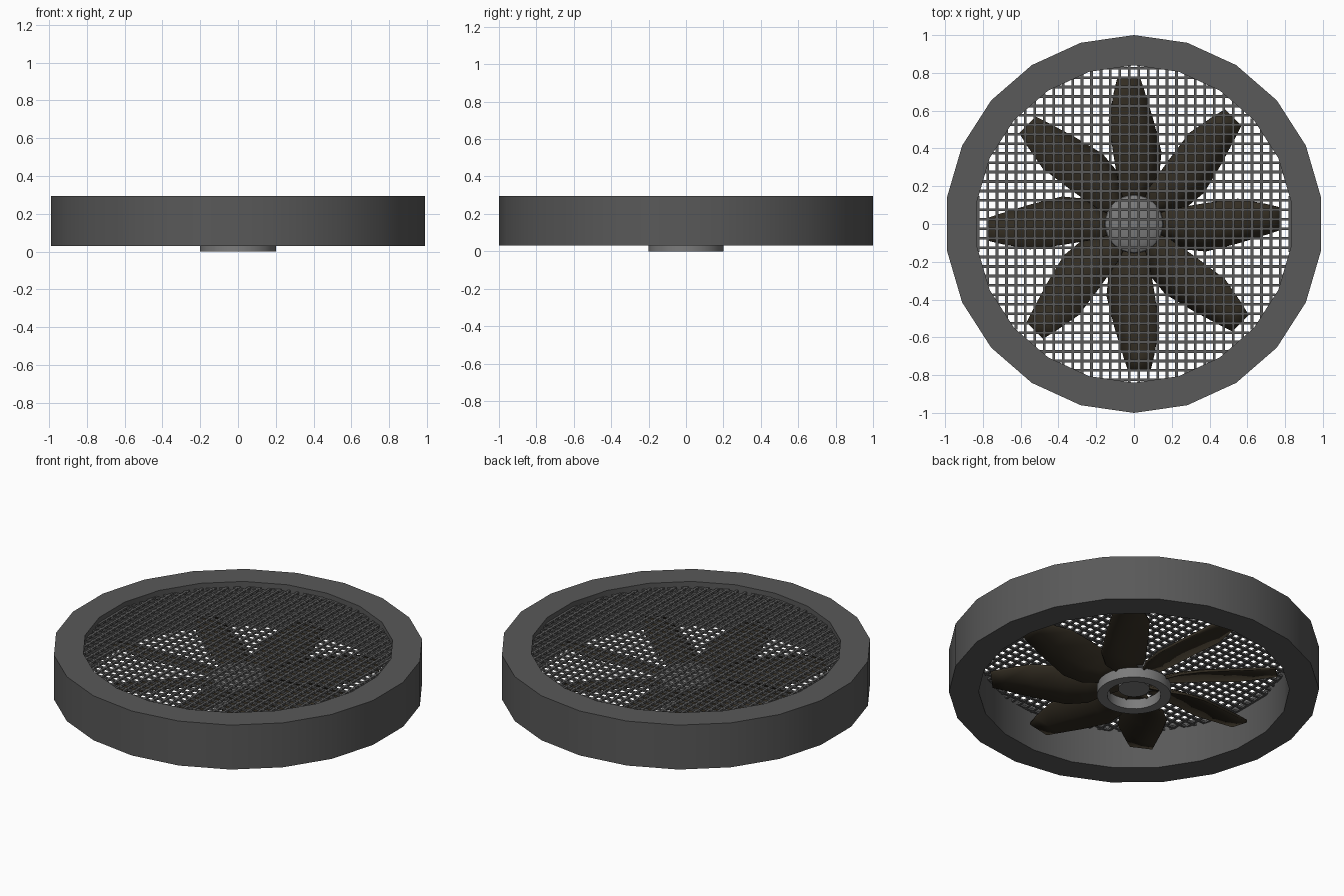
import bpy, bmesh, math
from mathutils import Matrix, Vector

if "Cube" in bpy.data.objects:
    bpy.data.objects.remove(bpy.data.objects["Cube"])


def material(name, rgb):
    m = bpy.data.materials.new(name)
    m.diffuse_color = (*rgb, 1)
    m.use_nodes = True
    m.node_tree.nodes["Principled BSDF"].inputs["Base Color"].default_value = m.diffuse_color
    return m


frame_mat = material("dark_grey", (0.10, 0.10, 0.10))
hub_mat = material("mid_grey", (0.20, 0.20, 0.20))
blade_mat = material("dark_brown", (0.033, 0.026, 0.016))


def finish(bm, name, mat, smooth=True):
    bmesh.ops.recalc_face_normals(bm, faces=bm.faces)
    mesh = bpy.data.meshes.new(name)
    bm.to_mesh(mesh)
    bm.free()
    ob = bpy.data.objects.new(name, mesh)
    bpy.context.collection.objects.link(ob)
    mesh.materials.append(mat)
    if smooth:
        bpy.ops.object.select_all(action='DESELECT')
        ob.select_set(True)
        bpy.context.view_layer.objects.active = ob
        bpy.ops.object.shade_smooth_by_angle(angle=math.radians(30))
    return ob


def lathe(name, profile, sides, mat):
    """Closed (r, z) profile revolved about z, first corner on +y."""
    bm = bmesh.new()
    rings = []
    for i in range(sides):
        a = math.pi / 2 + math.tau * i / sides
        rings.append([bm.verts.new((r * math.cos(a), r * math.sin(a), z)) for r, z in profile])
    n = len(profile)
    for i in range(sides):
        p, q = rings[i], rings[(i + 1) % sides]
        for j in range(n):
            k = (j + 1) % n
            bm.faces.new((p[j], q[j], q[k], p[k]))
    bmesh.ops.remove_doubles(bm, verts=bm.verts, dist=1e-5)
    return finish(bm, name, mat)


# Outer 22-sided housing
lathe("housing_ring", [(1, 0.03), (1, 0.295), (0.84, 0.295), (0.84, 0.03)], 22, frame_mat)

# Hub: lower collar, axle and domed cap
lathe("hub_collar", [(0.2, 0), (0.2, 0.06), (0.145, 0.06), (0.145, 0)], 32, hub_mat)
lathe("axle", [(0, 0.04), (0.085, 0.04), (0.085, 0.12), (0, 0.12)], 32, hub_mat)
dome = [(0.155 * math.cos(t * math.pi / 12), 0.125 + 0.04 * math.sin(t * math.pi / 12)) for t in range(6)]
lathe("hub_cap", [(0, 0.10), (0.155, 0.10)] + dome + [(0, 0.165)], 32, hub_mat)

# Pitched blades: radius, then (x, z) of high edge, crown and low edge
stations = [
    (0.08, (-0.04, 0.105), (0.0, 0.09), (0.04, 0.06)),
    (0.20, (-0.08, 0.12), (0.03, 0.10), (0.095, 0.05)),
    (0.26, (-0.09, 0.125), (0.05, 0.10), (0.13, 0.045)),
    (0.38, (-0.11, 0.135), (0.055, 0.105), (0.142, 0.05)),
    (0.55, (-0.133, 0.14), (0.02, 0.115), (0.10, 0.075)),
    (0.70, (-0.105, 0.137), (-0.02, 0.12), (0.055, 0.10)),
    (0.77, (-0.088, 0.133), (-0.03, 0.122), (0.033, 0.11)),
]
bm = bmesh.new()
for i in range(8):
    rot = Matrix.Rotation(math.tau * i / 8, 4, 'Z')
    rows = [[bm.verts.new(rot @ Vector((x, y, z))) for x, z in pts] for y, *pts in stations]
    for a, b in zip(rows, rows[1:]):
        for j in range(2):
            bm.faces.new((a[j], a[j + 1], b[j + 1], b[j]))
blades = finish(bm, "fan_blades", blade_mat)
sol = blades.modifiers.new("thickness", 'SOLIDIFY')
sol.thickness = 0.014
sol.offset = 0

# Square-mesh guard near the top of the housing
bm = bmesh.new()
step, R = 0.05, 0.838
for i in range(-17, 17):
    p = (i + 0.5) * step
    if abs(p) >= R:
        continue
    length = 2 * math.sqrt(R * R - p * p)
    for loc, size in (((p, 0, 0.26), (0.014, length, 0.012)),
                      ((0, p, 0.26), (length, 0.014, 0.011))):
        bmesh.ops.create_cube(bm, size=1, matrix=Matrix.Translation(loc) @ Matrix.Diagonal((*size, 1)))
finish(bm, "guard_mesh", frame_mat, smooth=False)
